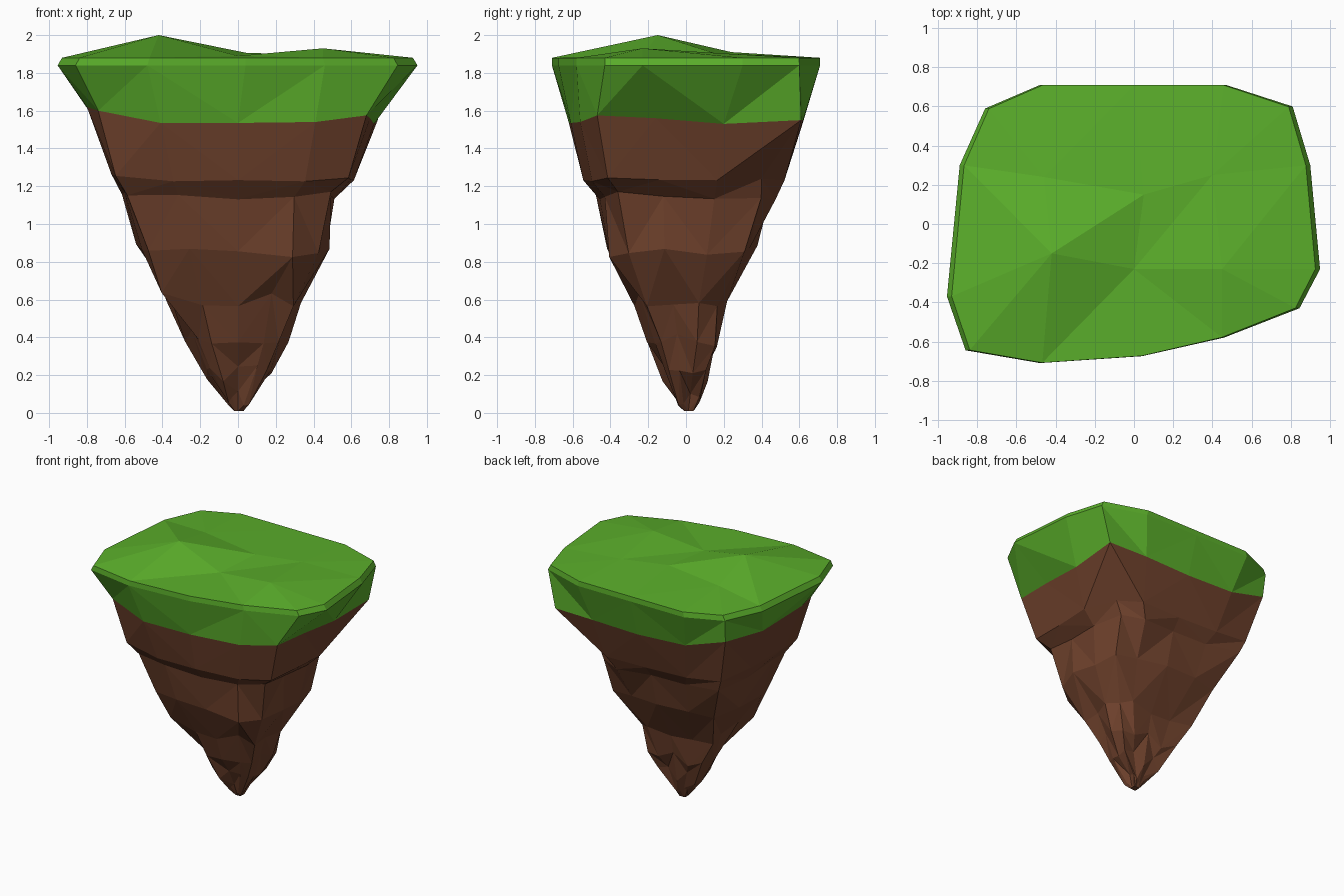
import bpy
import bmesh
import random
from mathutils import Vector
from mathutils.geometry import delaunay_2d_cdt

random.seed(4)

cube = bpy.data.objects.get("Cube")
if cube:
    bpy.data.objects.remove(cube, do_unlink=True)


def make_material(name, color):
    mat = bpy.data.materials.new(name)
    mat.use_nodes = True
    mat.diffuse_color = color
    mat.node_tree.nodes["Principled BSDF"].inputs["Base Color"].default_value = color
    return mat


def make_object(name, bm, mat):
    bmesh.ops.recalc_face_normals(bm, faces=bm.faces)
    mesh = bpy.data.meshes.new(name)
    bm.to_mesh(mesh)
    bm.free()
    mesh.materials.append(mat)
    obj = bpy.data.objects.new(name, mesh)
    bpy.context.collection.objects.link(obj)
    return obj


def add_ring(bm, points):
    return [bm.verts.new(p) for p in points]


def bridge(bm, lower, upper, split=True):
    """Join two rings, with triangles in alternating directions."""
    n = len(lower)
    for i in range(n):
        j = (i + 1) % n
        a, b, c, d = lower[i], lower[j], upper[j], upper[i]
        if not split:
            bm.faces.new((a, b, c, d))
        elif i % 2:
            bm.faces.new((a, b, c))
            bm.faces.new((a, c, d))
        else:
            bm.faces.new((a, b, d))
            bm.faces.new((b, c, d))


grass = make_material("grass green", (0.105, 0.43, 0.024, 1))
dirt = make_material("dirt brown", (0.163, 0.055, 0.026, 1))

# Outer edge of the turf
rim = [(-.955, -.37), (-.86, -.645), (-.48, -.71), (.04, -.675), (.46, -.58),
       (.845, -.43), (.95, -.23), (.90, .30), (.81, .60), (.47, .71),
       (0, .71), (-.48, .71), (-.76, .59), (-.89, .30)]
# Line where turf meets dirt
seam = [(-.80, -.34, 1.62), (-.74, -.54, 1.60), (-.41, -.62, 1.535), (0, -.61, 1.535),
        (.41, -.56, 1.54), (.68, -.47, 1.575), (.70, -.16, 1.56), (.72, .20, 1.53),
        (.74, .61, 1.55), (.40, .62, 1.55), (0, .62, 1.54), (-.42, .61, 1.56),
        (-.75, .57, 1.66), (-.79, .15, 1.60)]
FRONT_RIGHT, BACK_LEFT, BACK_RIGHT = 1, 8, 12  # corner positions on the seam
# Low hills on the turf: peak, knoll, middle, side, far side, hollow
hills = [(-.42, -.15, 2.0), (.45, -.23, 1.93), (.05, .15, 1.905),
         (.40, .25, 1.90), (-.46, .24, 1.91), (0, -.23, 1.89)]
# Creases across the turf, as pairs of rim and hill numbers
creases = [(14, 16), (16, 9), (19, 17), (19, 2)]

# Grass cap: sloping skirt, thin bevel and faceted top
bm = bmesh.new()
skirt = add_ring(bm, seam)
edge = add_ring(bm, [(x, y, 1.84) for x, y in rim])
lip = add_ring(bm, [(x * .975, y * .998, 1.88) for x, y in rim])
bridge(bm, skirt, edge)
bridge(bm, edge, lip, split=False)
top = lip + add_ring(bm, hills)
flat = [Vector(v.co.xy) for v in top]
count = len(rim)
loop = [(i, (i + 1) % count) for i in range(count)]
_, _, tris, source, _, _ = delaunay_2d_cdt(flat, loop + creases, [], 1, 1e-5)
for tri in tris:
    bm.faces.new([top[source[k][0]] for k in tri])
make_object("grass_cap", bm, grass)

# Dirt cone: each level gives z, reach towards -x, +x, -y and +y, roughness,
# and how far the front right, back left and back right corners stand out
levels = [(1.24, .68, .64, .55, .52, .015, 1.04, .78, 1.02),
          (1.15, .61, .53, .47, .47, .04, 1.06, .90, 1.10),
          (.86, .53, .51, .44, .37, .07, .98, .92, 1.06),
          (.60, .39, .34, .29, .21, .08, 1.14, .86, 1.05),
          (.38, .27, .27, .20, .18, .10, .95, 1, 1),
          (.21, .16, .18, .13, .11, .10, 1, 1, 1),
          (.08, .06, .06, .05, .07, .08, 1, 1, 1),
          (.01, .02, .03, .01, .04, 0, 1, 1, 1)]
bm = bmesh.new()
above = add_ring(bm, seam)
for z, neg_x, pos_x, neg_y, pos_y, rough, *bulges in levels:
    corner = dict(zip((FRONT_RIGHT, BACK_LEFT, BACK_RIGHT), bulges))
    points = []
    for i, (x, y, h) in enumerate(seam):
        x *= (pos_x / .74) if x > 0 else (neg_x / .80)
        y *= (pos_y / .62) if y > 0 else (neg_y / .62)
        r = (1 + random.uniform(-1.4, .5) * rough) * corner.get(i, 1)
        lift = random.uniform(-.5, .5) * rough
        points.append((x * r, y * r, z + lift + (h - 1.56) * z * .4))
    ring = add_ring(bm, points)
    bridge(bm, ring, above)
    above = ring
bm.faces.new(above)
make_object("dirt_cone", bm, dirt)
